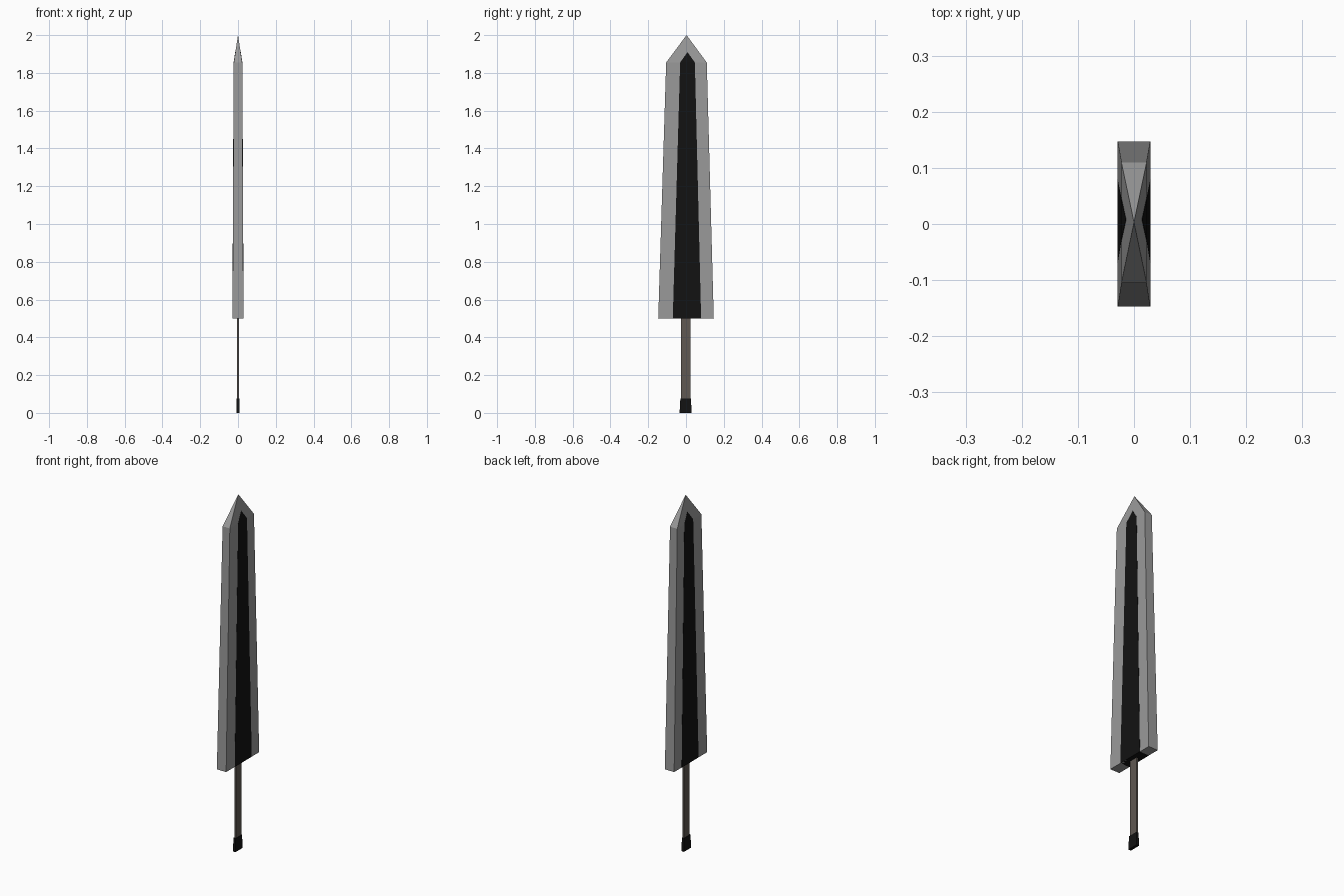
import bpy, bmesh

if "Cube" in bpy.data.objects:
    bpy.data.objects.remove(bpy.data.objects["Cube"])


def material(name, rgb):
    m = bpy.data.materials.new(name)
    m.diffuse_color = (*rgb, 1)
    m.use_nodes = True
    m.node_tree.nodes["Principled BSDF"].inputs["Base Color"].default_value = m.diffuse_color
    return m


def loft(name, sections, mat=None):
    """Stack rectangular sections (z, y_min, y_max, half_thickness) into a solid."""
    bm = bmesh.new()
    rings = []
    for z, y0, y1, h in sections:
        rings.append([bm.verts.new(p) for p in
                      ((-h, y0, z), (h, y0, z), (h, y1, z), (-h, y1, z))])
    for a, b in zip(rings, rings[1:]):
        for i in range(4):
            j = (i + 1) % 4
            bm.faces.new((a[i], a[j], b[j], b[i]))
    bm.faces.new(rings[0][::-1])
    bm.faces.new(rings[-1])
    # collapse sections that come to a point or ridge
    bmesh.ops.remove_doubles(bm, verts=bm.verts[:], dist=1e-5)
    bmesh.ops.recalc_face_normals(bm, faces=bm.faces[:])
    me = bpy.data.meshes.new(name)
    bm.to_mesh(me)
    bm.free()
    ob = bpy.data.objects.new(name, me)
    bpy.context.collection.objects.link(ob)
    if mat:
        me.materials.append(mat)
    return ob


black = material("black", (0.006, 0.006, 0.006))
brown = material("dark_brown", (0.115, 0.098, 0.085))
steel = material("steel", (0.32, 0.32, 0.32))

# Broad tapering blade with a pointed tip
loft("blade", [(0.50, -0.147, 0.147, 0.029),
               (1.855, -0.105, 0.110, 0.0225),
               (2.00, 0.003, 0.003, 0.0)], steel)

# Dark centre strip, just proud of both blade faces
loft("blade_inlay", [(0.50, -0.070, 0.080, 0.0297),
                     (1.855, -0.031, 0.047, 0.0232),
                     (1.91, 0.008, 0.008, 0.0147)], black)

# Thin flat grip
loft("grip", [(0.07, -0.026, 0.024, 0.005),
              (0.50, -0.026, 0.024, 0.005)], brown)

# Flared pommel
loft("pommel", [(0.0, -0.034, 0.030, 0.008),
                (0.075, -0.030, 0.026, 0.007)], black)
